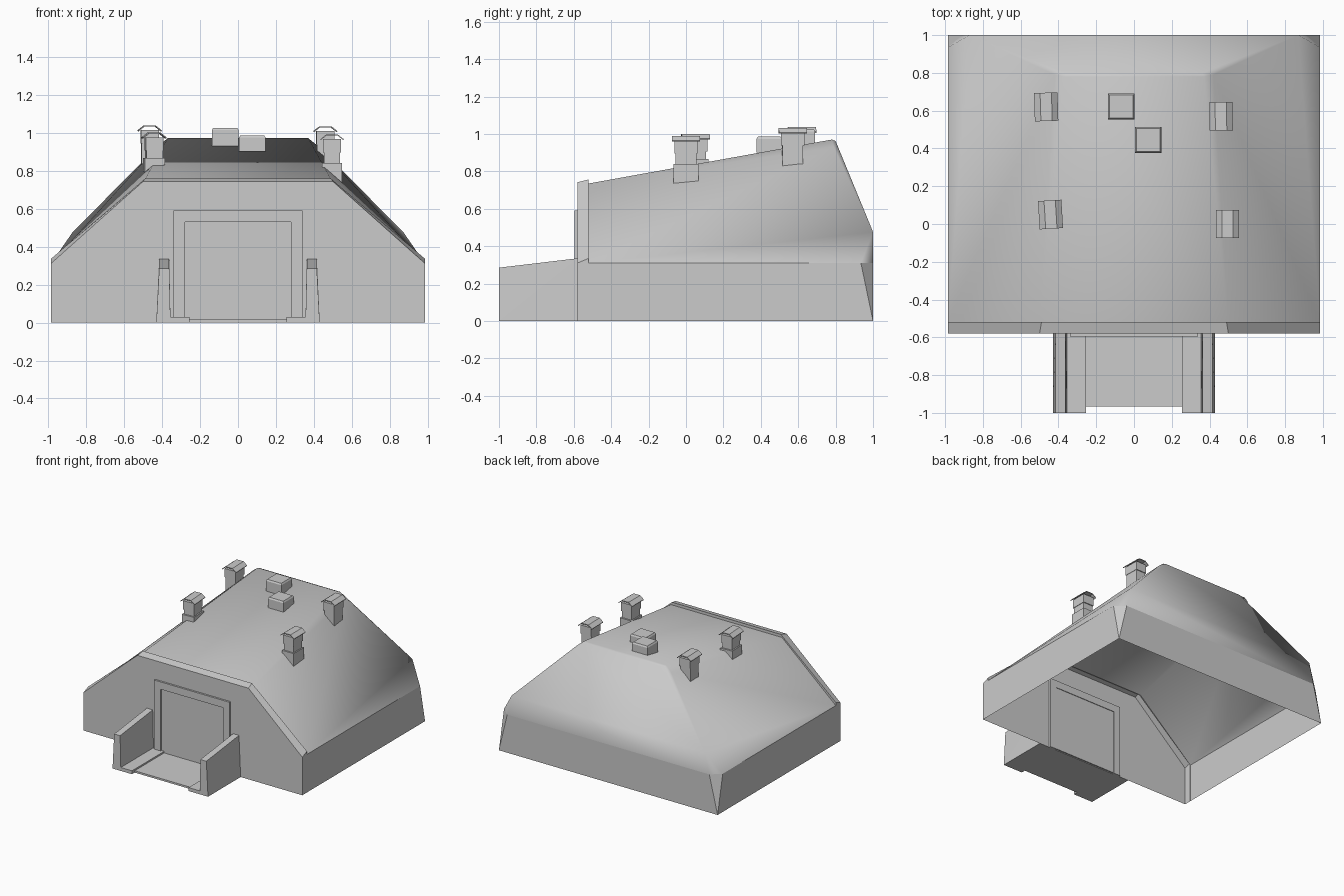
import bpy, bmesh
from math import sin, cos
from mathutils import Matrix

if "Cube" in bpy.data.objects:
    bpy.data.objects.remove(bpy.data.objects["Cube"])


def finish(name, bm, smooth=False):
    me = bpy.data.meshes.new(name)
    bm.to_mesh(me)
    bm.free()
    for p in me.polygons:
        p.use_smooth = smooth
    ob = bpy.data.objects.new(name, me)
    bpy.context.collection.objects.link(ob)
    return ob


def hull(name, pts, drop=None, smooth=False):
    """Convex solid through pts; faces matching drop are removed to leave a shell."""
    bm = bmesh.new()
    vs = [bm.verts.new(p) for p in pts]
    bmesh.ops.convex_hull(bm, input=vs)
    bmesh.ops.dissolve_limit(bm, angle_limit=0.01, verts=bm.verts, edges=bm.edges)
    bmesh.ops.recalc_face_normals(bm, faces=bm.faces)
    if drop:
        bad = [f for f in bm.faces if drop(f)]
        bmesh.ops.delete(bm, geom=bad, context='FACES')
    return finish(name, bm, smooth)


def box(name, x0, x1, y0, y1, z0, z1):
    return hull(name, [(x, y, z) for x in (x0, x1) for y in (y0, y1) for z in (z0, z1)])


def prism(name, profile, y0, y1):
    """Extrude an x-z profile along y."""
    bm = bmesh.new()
    f = bm.faces.new([bm.verts.new((x, y0, z)) for x, z in profile])
    r = bmesh.ops.extrude_face_region(bm, geom=[f])
    for v in r['geom']:
        if isinstance(v, bmesh.types.BMVert):
            v.co.y = y1
    bmesh.ops.recalc_face_normals(bm, faces=bm.faces)
    return finish(name, bm)


def flat_at(axis, value):
    return lambda f: all(abs(v.co[axis] - value) < 1e-4 for v in f.verts)


def mirrored(pts):
    return [(s * x, y, z) for x, y, z in pts for s in (-1, 1)]


W, H, FRONT, SEAM = 0.985, 0.31, -0.58, -0.52

# Mound roof: smooth open shell with steep back and sloping sides
eaves = [(W, SEAM, H), (W, 0.935, H), (0.91, 1, H)]
top = [(0.5, SEAM, 0.735), (0.87, 1, 0.476), (0.42, 0.79, 0.93),
       (0.37, 0.78, 0.97), (0.36, 0.80, 0.962)]
hull("mound_roof", mirrored(eaves + top),
     lambda f: flat_at(2, H)(f) or flat_at(1, SEAM)(f), smooth=True)

# Low walls around the mound, open above, below and at the front
hull("perimeter_walls", mirrored(eaves + [(W, SEAM, 0), (W, 1, 0)]),
     lambda f: flat_at(2, H)(f) or flat_at(2, 0)(f) or flat_at(1, SEAM)(f))

# Front wall with doorway notch and a rim running back to the roof
bm = bmesh.new()
loops = []
for y, prof in ((FRONT, [(W, 0), (W, 0.31), (0.5, 0.742)]),
                (SEAM, [(W, 0), (W, 0.335), (0.49, 0.757)]),
                (SEAM, [(W - 0.001, 0), (W - 0.001, H), (0.49, 0.732)])):
    pts = prof + [(-x, z) for x, z in reversed(prof)]
    loops.append([bm.verts.new((x, y, z)) for x, z in pts])
for a, b in zip(loops, loops[1:]):
    for i in range(5):
        bm.faces.new((a[i], a[i + 1], b[i + 1], b[i]))
notch = [bm.verts.new((x, FRONT, z)) for x, z in
         ((-0.31, 0), (-0.31, 0.56), (0.31, 0.56), (0.31, 0))]
bm.faces.new(loops[0] + notch)
bmesh.ops.recalc_face_normals(bm, faces=bm.faces)
finish("front_wall", bm)

# Door frame and door
prism("door_frame", [(-0.34, 0), (-0.34, 0.59), (0.34, 0.59), (0.34, 0),
                     (0.28, 0), (0.28, 0.53), (-0.28, 0.53), (-0.28, 0)], -0.595, -0.565)
box("door", -0.285, 0.285, -0.585, -0.57, 0.005, 0.535)

# Entrance: floor, curbs and tapered wing walls
box("entrance_floor", -0.36, 0.36, -0.965, FRONT, 0, 0.015)
for s, side in ((-1, "left"), (1, "right")):
    box("curb_" + side, s * 0.255, s * 0.365, -1, FRONT, 0, 0.028)
    hull("wing_wall_" + side,
         [(s * x, y, z) for y, t in ((-1, 0.285), (FRONT, 0.335))
          for x, z in ((0.355, 0), (0.43, 0), (0.362, t), (0.415, t))])

# Chimney vents: roof-hugging base, shaft, head and arched cap
arch = [(-0.062, 0), (-0.03, 0.025), (0.03, 0.025), (0.062, 0)]
for name, x, y, zo, zi, zb, zc, rot in (
        ("front_right", 0.495, 0.0, 0.73, 0.82, 0.84, 0.965, 0.0),
        ("front_left", -0.442, 0.05, 0.79, 0.83, 0.865, 0.975, 0.06),
        ("rear_right", 0.46, 0.57, 0.80, 0.89, 0.94, 1.008, 0.02),
        ("rear_left", -0.465, 0.62, 0.81, 0.90, 0.94, 1.012, 0.03)):
    s = 1 if x > 0 else -1
    m = Matrix.Translation((x, y, 0)) @ Matrix.Rotation(rot, 4, 'Z')
    w = 0.053 if "front" in name else 0.044
    d = 0.068 if "front" in name else 0.055
    base = hull("vent_base_" + name,
                [(s * a, b, z) for b in (-d, d)
                 for a, z in ((-w, zi), (w, zo), (-w, zb), (w, zb))])
    shaft = box("vent_shaft_" + name, -0.043, 0.043, -0.055, 0.055, zb, zc - 0.07)
    head = box("vent_head_" + name, -0.047, 0.047, -0.062, 0.062, zc - 0.07, zc)
    cap = prism("vent_cap_" + name,
                [(a, zc + z) for a, z in arch] +
                [(a * 0.97, zc + z - 0.006) for a, z in reversed(arch)], -0.075, 0.075)
    for ob in (base, shaft, head, cap):
        ob.data.transform(m)

# Two box hatches on the roof, each with a slightly inset lid
for i, (x, y, z0, z1) in enumerate(((-0.067, 0.622, 0.93, 1.025), (0.075, 0.445, 0.90, 0.985))):
    hull("roof_hatch_%d" % (i + 1),
         [(x + a * k, y + b * k, z) for a in (-0.07, 0.07) for b in (-0.068, 0.068)
          for k, z in ((1, z0), (1, z1 - 0.012), (0.9, z1))])
